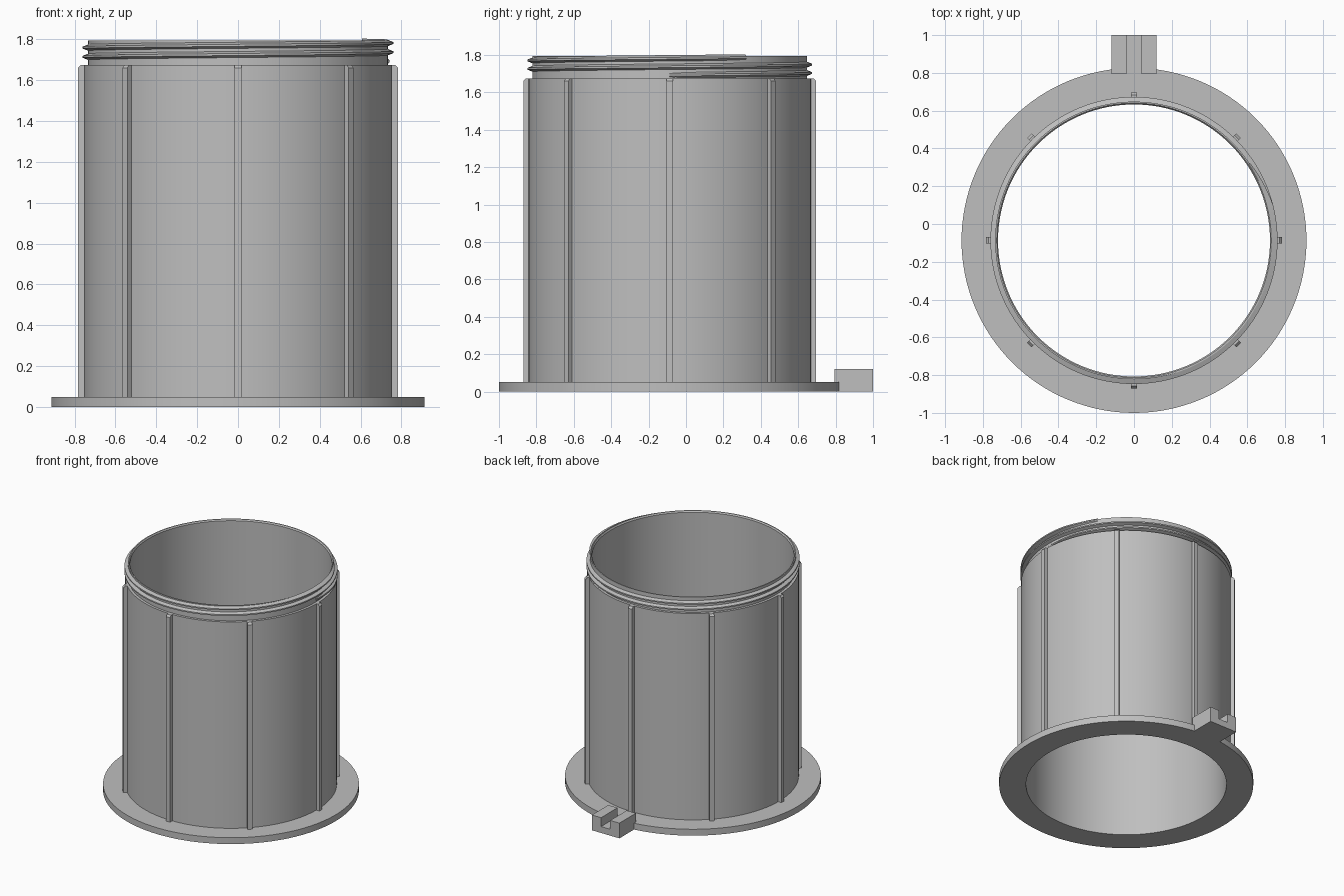
import bpy, bmesh, math
from mathutils import Matrix, Vector

if "Cube" in bpy.data.objects:
    bpy.data.objects.remove(bpy.data.objects["Cube"])

CY = -0.087          # axis of the tube in y
SEGS = 128
BORE, WALL, NECK, FLANGE = 0.72, 0.755, 0.735, 0.913
FLOOR, SHOULDER, TOP = 0.05, 1.675, 1.795

grey = bpy.data.materials.new("plain grey")
grey.use_nodes = True
colour = (0.52, 0.52, 0.52, 1)
grey.diffuse_color = colour
grey.node_tree.nodes["Principled BSDF"].inputs["Base Color"].default_value = colour


def finish(name, bm, smooth=False):
    bmesh.ops.recalc_face_normals(bm, faces=bm.faces)
    mesh = bpy.data.meshes.new(name)
    bm.to_mesh(mesh)
    bm.free()
    mesh.materials.append(grey)
    obj = bpy.data.objects.new(name, mesh)
    bpy.context.collection.objects.link(obj)
    if smooth:
        bpy.ops.object.select_all(action="DESELECT")
        obj.select_set(True)
        bpy.context.view_layer.objects.active = obj
        bpy.ops.object.shade_smooth_by_angle(angle=math.radians(30))
    return obj


def bridge(bm, a, b):
    for i in range(len(a)):
        j = (i + 1) % len(a)
        bm.faces.new((a[i], a[j], b[j], b[i]))


def ring(bm, profile, angle):
    return [bm.verts.new((r * math.cos(angle), CY + r * math.sin(angle), z))
            for r, z in profile]


def lathe(name, profile):
    bm = bmesh.new()
    rings = [ring(bm, profile, math.tau * i / SEGS) for i in range(SEGS)]
    for i in range(SEGS):
        bridge(bm, rings[i], rings[(i + 1) % SEGS])
    return finish(name, bm, True)


def prism(name, outline, depth, matrix):
    """Extrude an x-z outline along y, then place it."""
    bm = bmesh.new()
    near = [bm.verts.new((x, 0, z)) for x, z in outline]
    far = [bm.verts.new((x, depth, z)) for x, z in outline]
    bm.faces.new(near)
    bm.faces.new(far)
    bridge(bm, near, far)
    bmesh.ops.transform(bm, matrix=matrix, verts=bm.verts)
    return finish(name, bm)


# Base flange, and the tube with its stepped neck
lathe("base_flange", [(BORE, 0), (FLANGE, 0), (FLANGE, FLOOR), (BORE, FLOOR)])
lathe("tube", [(BORE, FLOOR), (WALL, FLOOR), (WALL, SHOULDER), (NECK, SHOULDER),
               (NECK, TOP), (BORE + 0.007, TOP), (BORE, TOP - 0.01)])

# Screw thread: a ridge swept up the neck, fading out at both ends
bm = bmesh.new()
turns, pitch, start = 2.1, 0.045, 1.692
steps = int(turns * SEGS)
rings = []
for i in range(steps + 1):
    z = start + pitch * i / SEGS
    crest = NECK + 0.025 * min(1, (i + 1) / 8, (steps - i + 1) / 8)
    section = [(NECK - 0.005, z - 0.017), (crest, z - 0.005),
               (crest, z + 0.005), (NECK - 0.005, z + 0.017)]
    rings.append(ring(bm, section, math.tau * i / SEGS))
for a, b in zip(rings, rings[1:]):
    bridge(bm, a, b)
bm.faces.new(rings[0])
bm.faces.new(rings[-1])
finish("neck_thread", bm, True)

# Eight upright grip ribs with a chamfered top outer corner
rib_width = 0.034
rib = [(WALL - 0.01, FLOOR), (0.783, FLOOR), (0.783, SHOULDER - 0.015),
       (0.77, SHOULDER), (WALL - 0.01, SHOULDER)]
for i in range(8):
    place = (Matrix.Translation((0, CY, 0)) @ Matrix.Rotation(math.tau * i / 8, 4, "Z")
             @ Matrix.Translation((0, -rib_width / 2, 0)))
    prism(f"rib_{i + 1}", rib, rib_width, place)

# Notched locking tab at the back
half = [(0.12, 0), (0.12, 0.12), (0.04, 0.12), (0.04, FLOOR)]
outline = half + [(-x, z) for x, z in reversed(half)]
prism("locking_tab", outline, 0.205, Matrix.Translation(Vector((0, 0.795, 0))))
